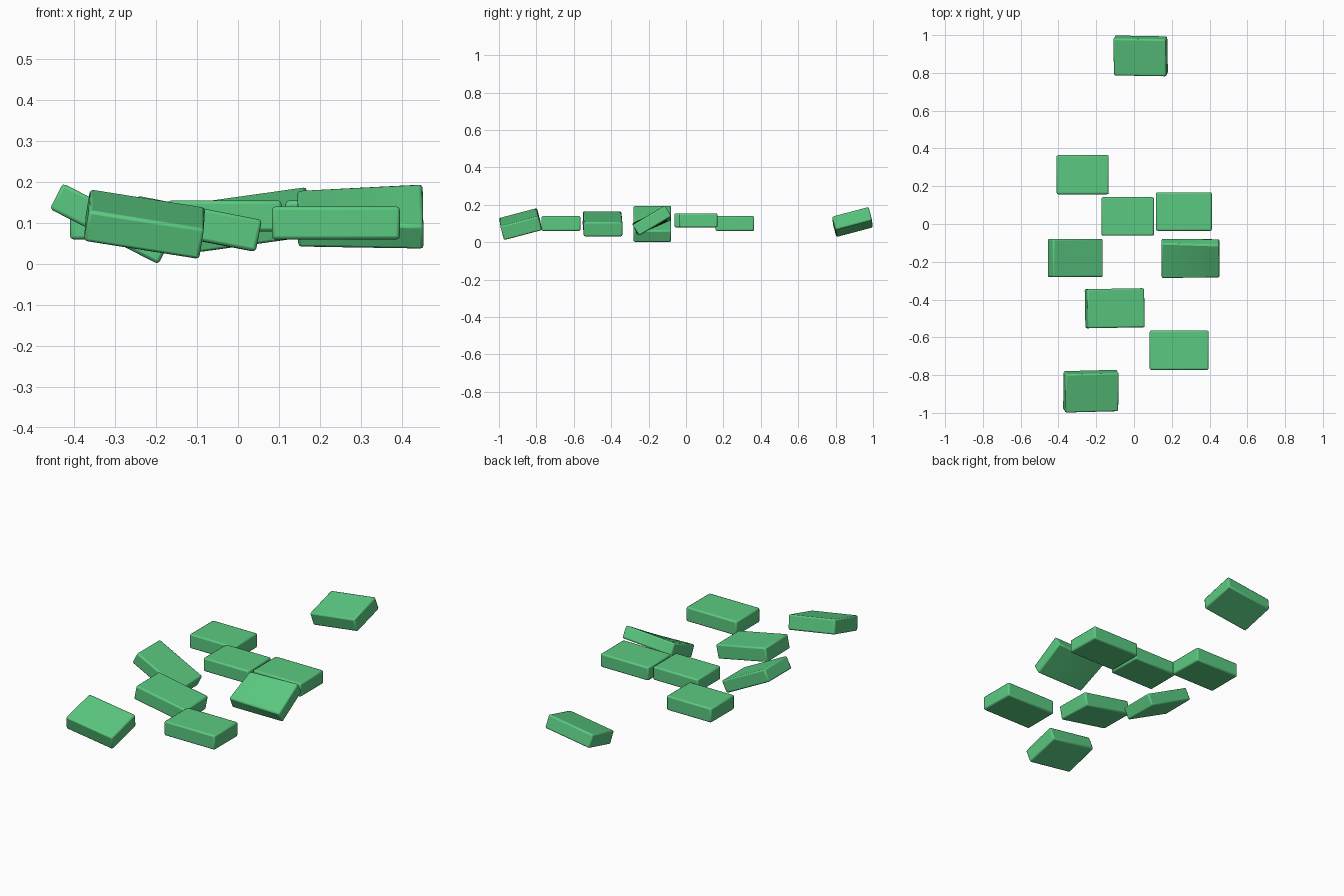
import bpy
import bmesh
from math import radians
from mathutils import Vector, Matrix, Euler

cube = bpy.data.objects.get("Cube")
if cube:
    bpy.data.objects.remove(cube, do_unlink=True)

# One flat green for every slab
COLOUR = (0.105, 0.59, 0.22, 1.0)
green = bpy.data.materials.new("leaf_green")
green.use_nodes = True
green.diffuse_color = COLOUR
green.node_tree.nodes["Principled BSDF"].inputs["Base Color"].default_value = COLOUR


def slab(name, centre, size, tilt=0, roll=0, yaw=0, twist=0):
    """Chamfered slab; tilt, roll and yaw turn about x, y and z, twist runs along x."""
    bm = bmesh.new()
    bmesh.ops.create_cube(bm, size=1)
    bmesh.ops.scale(bm, vec=size, verts=bm.verts)
    if twist:
        along = [e for e in bm.edges
                 if abs(e.verts[0].co.x - e.verts[1].co.x) > 0.01]
        bmesh.ops.subdivide_edges(bm, edges=along, cuts=5)
        for v in bm.verts:
            v.co = Matrix.Rotation(radians(twist) * v.co.x / size[0], 3, 'X') @ v.co
    mesh = bpy.data.meshes.new(name)
    bm.to_mesh(mesh)
    bm.free()
    mesh.materials.append(green)
    obj = bpy.data.objects.new(name, mesh)
    bpy.context.collection.objects.link(obj)
    obj.location = Vector(centre)
    obj.rotation_euler = Euler([radians(a) for a in (tilt, roll, yaw)])

    # Softened edges
    bevel = obj.modifiers.new("soft_edges", 'BEVEL')
    bevel.width = 0.008
    bevel.segments = 2
    bevel.limit_method = 'ANGLE'
    bevel.angle_limit = radians(40)
    bpy.ops.object.select_all(action='DESELECT')
    obj.select_set(True)
    bpy.context.view_layer.objects.active = obj
    bpy.ops.object.shade_smooth_by_angle(angle=radians(50))
    return obj


# Slabs lying flat
slab("back_right_slab", (-0.272, 0.261, 0.1), (0.276, 0.207, 0.08))
slab("middle_slab", (-0.033, 0.04, 0.117), (0.278, 0.204, 0.075))
slab("middle_left_slab", (0.264, 0.066, 0.117), (0.296, 0.204, 0.075))
slab("front_left_slab", (0.239, -0.668, 0.1), (0.312, 0.208, 0.08))

# Slabs leaning over
slab("far_back_slab", (0.035, 0.89, 0.108), (0.28, 0.203, 0.075),
     tilt=15, roll=-8, yaw=-1)
slab("right_slab", (-0.311, -0.18, 0.098), (0.297, 0.202, 0.07), roll=27)
slab("left_slab", (0.299, -0.182, 0.113), (0.306, 0.202, 0.068),
     tilt=27, roll=-1, twist=8)
slab("front_slab", (-0.102, -0.446, 0.098), (0.308, 0.207, 0.079),
     roll=11, yaw=1)
slab("far_front_slab", (-0.228, -0.885, 0.097), (0.285, 0.21, 0.079),
     tilt=15, roll=9, yaw=1.5)
